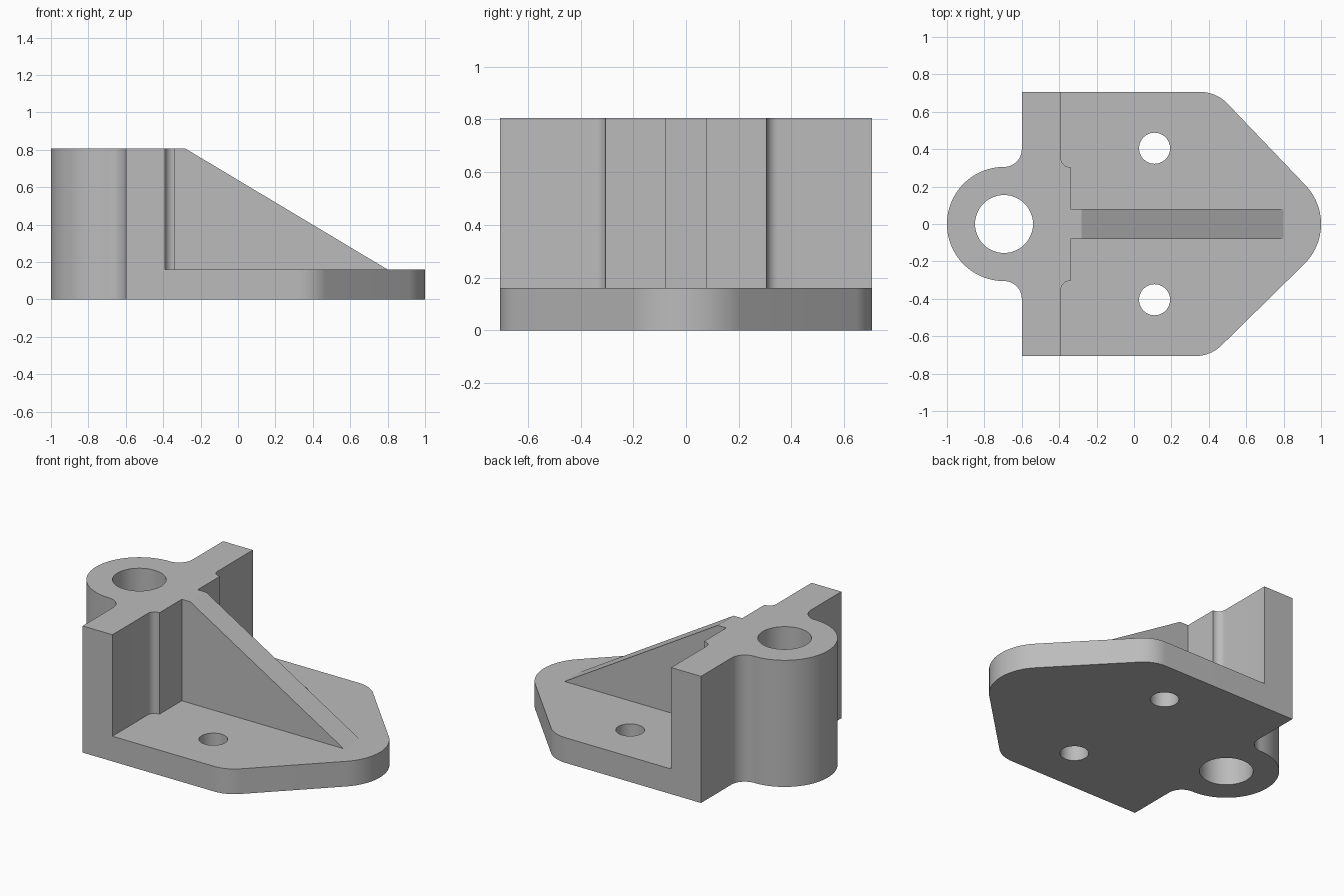
import bpy, bmesh
from math import cos, sin, radians, acos, atan2, pi
from mathutils import Vector

HALF_Y, PLATE_Z, TOP_Z = 0.706, 0.16, 0.806
BOSS = (-0.695, 0)
NOSE, NOSE_R = Vector((0.7, 0)), 0.3

cube = bpy.data.objects.get("Cube")
if cube:
    bpy.data.objects.remove(cube, do_unlink=True)

grey = bpy.data.materials.new("plain grey")
grey.use_nodes = True
colour = (0.5, 0.5, 0.5, 1)
grey.diffuse_color = colour
grey.node_tree.nodes["Principled BSDF"].inputs["Base Color"].default_value = colour


def arc(centre, r, start, end, steps=16):
    angles = [start + (end - start) * i / steps for i in range(steps + 1)]
    return [Vector((centre[0] + r * cos(a), centre[1] + r * sin(a))) for a in angles]


def round_corner(before, corner, after, r, steps=10):
    u, v = (before - corner).normalized(), (after - corner).normalized()
    half = u.angle(v) / 2
    centre = corner + (u + v).normalized() * r / sin(half)
    reach = r * cos(half) / sin(half)
    a, b = corner + u * reach - centre, corner + v * reach - centre
    start = atan2(a.y, a.x)
    turn = (atan2(b.y, b.x) - start + pi) % (2 * pi) - pi
    return arc(centre, r, start, start + turn, steps)


def prism(name, outline, base, depth):
    """Extrude an outline; base maps its 2D points into space."""
    points = []
    for p in outline:
        if all((p - q).length > 1e-4 for q in points):
            points.append(p)
    bm = bmesh.new()
    face = bm.faces.new([bm.verts.new(base(p)) for p in points])
    top = bmesh.ops.extrude_face_region(bm, geom=[face])["geom"]
    verts = [g for g in top if isinstance(g, bmesh.types.BMVert)]
    bmesh.ops.translate(bm, verts=verts, vec=depth)
    bmesh.ops.recalc_face_normals(bm, faces=bm.faces)
    mesh = bpy.data.meshes.new(name)
    bm.to_mesh(mesh)
    bm.free()
    mesh.materials.append(grey)
    obj = bpy.data.objects.new(name, mesh)
    bpy.context.collection.objects.link(obj)
    return obj


def upright(name, outline, z0, z1):
    return prism(name, outline, lambda p: (p.x, p.y, z0), (0, 0, z1 - z0))


def combine(target, other, operation):
    mod = target.modifiers.new(operation, 'BOOLEAN')
    mod.operation, mod.solver, mod.object = operation, 'EXACT', other
    bpy.context.view_layer.objects.active = target
    bpy.ops.object.modifier_apply(modifier=mod.name)
    bpy.data.objects.remove(other, do_unlink=True)


def nose_angle(corner):
    """Angle where the edge from a corner touches the rounded nose."""
    d = corner - NOSE
    side = 1 if d.y > 0 else -1
    return atan2(d.y, d.x) - side * acos(NOSE_R / d.length)


# Base plate with a tapering, rounded nose
back_r, back_l = Vector((-0.6, -HALF_Y)), Vector((-0.6, HALF_Y))
corner_r, corner_l = Vector((0.41, -HALF_Y)), Vector((0.44, HALF_Y))
nose = arc(NOSE, NOSE_R, nose_angle(corner_r), nose_angle(corner_l), 24)
plate = [back_r] + round_corner(back_r, corner_r, nose[0], 0.2) + nose
plate += round_corner(nose[-1], corner_l, back_l, 0.2) + [back_l]
bracket = upright("bracket", plate, 0, PLATE_Z)

# Upright wall with the round boss and its fillets, mirrored across y
side = arc(BOSS, 0.305, pi, pi / 2, 32)
side += arc((-0.695, 0.4), 0.095, -pi / 2, 0)
side += [Vector((-0.6, HALF_Y)), Vector((-0.39, HALF_Y))]
side += arc((-0.345, 0.35), 0.045, pi, 1.5 * pi, 8) + [Vector((-0.34, 0.305))]
mirrored = [Vector((p.x, -p.y)) for p in reversed(side)]
combine(bracket, upright("wall_and_boss", side + mirrored, 0, TOP_Z), 'UNION')

# Sloping centre rib
rib = [(-0.4, 0.1), (-0.4, TOP_Z), (-0.28, TOP_Z), (0.8, PLATE_Z), (0.8, 0.1)]
rib = prism("rib", [Vector(p) for p in rib], lambda p: (p.x, -0.08, p.y), (0, 0.16, 0))
combine(bracket, rib, 'UNION')

# Boss bore and two bolt holes
for centre, r in ((BOSS, 0.155), ((0.11, 0.405), 0.083), ((0.11, -0.405), 0.083)):
    hole = upright("hole_cutter", arc(centre, r, 0, 2 * pi, 48), -0.1, 1)
    combine(bracket, hole, 'DIFFERENCE')

bpy.ops.object.select_all(action='DESELECT')
bracket.select_set(True)
bpy.context.view_layer.objects.active = bracket
bpy.ops.object.shade_smooth_by_angle(angle=radians(30))
